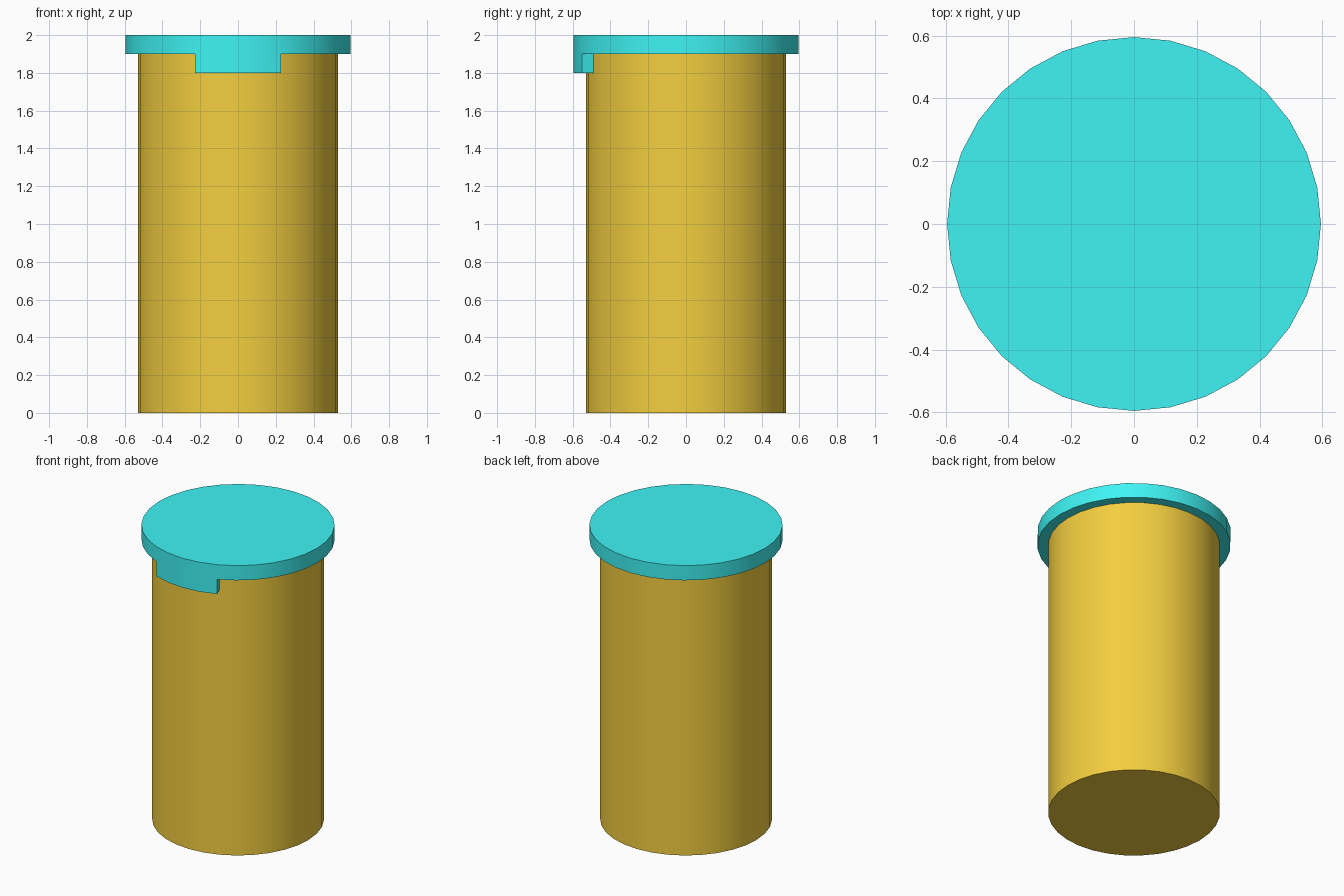
import bpy, bmesh, math

if "Cube" in bpy.data.objects:
    bpy.data.objects.remove(bpy.data.objects["Cube"])

SIDES = 32
BODY_R, LID_R = 0.529, 0.595
LID_Z, TOP, TAB_DROP = 1.9, 2.0, 0.1


def ring(bm, radius, z):
    return [bm.verts.new((radius * math.cos(math.tau * i / SIDES),
                          radius * math.sin(math.tau * i / SIDES), z))
            for i in range(SIDES)]


def bridge(bm, low, high):
    return [bm.faces.new((low[i - 1], low[i], high[i], high[i - 1]))
            for i in range(SIDES)]


def finish(bm, name, color):
    bmesh.ops.recalc_face_normals(bm, faces=bm.faces[:])
    mesh = bpy.data.meshes.new(name)
    bm.to_mesh(mesh)
    bm.free()
    obj = bpy.data.objects.new(name, mesh)
    bpy.context.collection.objects.link(obj)
    mat = bpy.data.materials.new(name + "_color")
    mat.diffuse_color = color
    mat.use_nodes = True
    mat.node_tree.nodes["Principled BSDF"].inputs["Base Color"].default_value = mat.diffuse_color
    mesh.materials.append(mat)
    bpy.ops.object.select_all(action='DESELECT')
    obj.select_set(True)
    bpy.context.view_layer.objects.active = obj
    bpy.ops.object.shade_smooth_by_angle(angle=math.radians(30))


# Body: plain closed cylinder
bm = bmesh.new()
low, high = ring(bm, BODY_R, 0), ring(bm, BODY_R, LID_Z)
bridge(bm, low, high)
bm.faces.new(low)
bm.faces.new(high)
finish(bm, "body", (0.9, 0.62, 0.05, 1))

# Lid: disc with an overhanging rim
bm = bmesh.new()
inner, outer, top = ring(bm, BODY_R, LID_Z), ring(bm, LID_R, LID_Z), ring(bm, LID_R, TOP)
rim = bridge(bm, inner, outer)
bridge(bm, outer, top)
bm.faces.new(inner)
bm.faces.new(top)
bmesh.ops.recalc_face_normals(bm, faces=bm.faces[:])

# Front tab: four rim segments pulled down
tab = [f for f in rim
       if abs(math.atan2(f.calc_center_median().x, -f.calc_center_median().y)) < math.radians(22)]
pulled = bmesh.ops.extrude_face_region(bm, geom=tab)["geom"]
bmesh.ops.delete(bm, geom=[f for f in tab if f.is_valid], context='FACES')
bmesh.ops.translate(bm, vec=(0, 0, -TAB_DROP),
                    verts=[v for v in pulled if isinstance(v, bmesh.types.BMVert)])
finish(bm, "lid", (0.05, 0.9, 0.9, 1))
